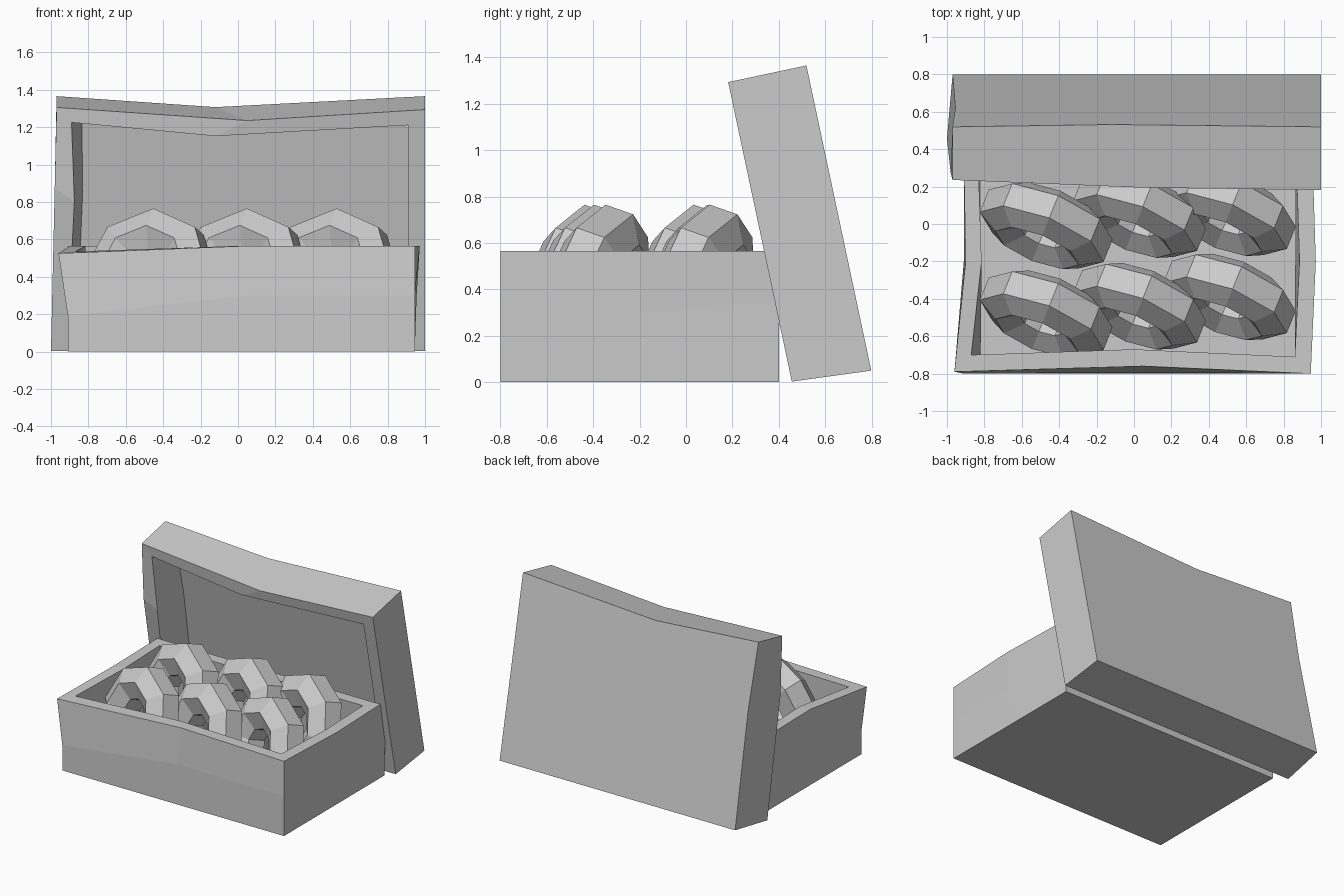
import bpy, bmesh
from math import radians, sin, cos, pi
from mathutils import Matrix

if "Cube" in bpy.data.objects:
    bpy.data.objects.remove(bpy.data.objects["Cube"])


def add_object(name, bm):
    bmesh.ops.recalc_face_normals(bm, faces=bm.faces)
    mesh = bpy.data.meshes.new(name)
    bm.to_mesh(mesh)
    bm.free()
    ob = bpy.data.objects.new(name, mesh)
    bpy.context.collection.objects.link(ob)
    return ob


def tray(name, loops):
    """Open tray: bridges base, outer rim, inner rim and floor loops."""
    bm = bmesh.new()
    rings = []
    for z, pts in loops:
        rings.append([bm.verts.new((p[0], p[1], p[2] if len(p) > 2 else z)) for p in pts])
    for a, b in zip(rings, rings[1:]):
        n = len(a)
        for i in range(n):
            j = (i + 1) % n
            bm.faces.new((a[i], a[j], b[j], b[i]))
    bm.faces.new(rings[0])
    bm.faces.new(rings[-1])
    return add_object(name, bm)


# Box: hand-cut, slightly warped open tray
tray("box", [
    (0.0, [(-.91, -.8), (.05, -.8), (.945, -.8), (.945, -.2),
           (.945, .4), (0, .4), (-.91, .4), (-.91, -.2)]),
    (.3, [(-.91, -.8, .19), (.05, -.795), (.945, -.8), (.955, -.2),
          (.95, .4, .35), (0, .4, .35), (-.91, .4, .35), (-.91, -.2)]),
    (.565, [(-.96, -.79, .525), (.05, -.76), (.945, -.8), (.972, -.2),
            (.955, .337), (0, .337), (-.91, .337), (-.90, -.2)]),
    (.565, [(-.87, -.7, .535), (0, -.67), (.86, -.71), (.885, -.2),
            (.87, .25), (0, .25), (-.83, .25), (-.815, -.2)]),
    (.09, [(-.82, -.7), (0, -.7), (.86, -.71), (.86, -.2),
           (.86, .3), (0, .3), (-.82, .3), (-.82, -.2)]),
])

# Lid: same kind of tray, leaning open behind the box
lid = tray("lid", [
    (0.0, [(-.97, .005), (0, .005), (1, .005), (1, .7),
           (1, 1.35), (-.12, 1.29), (-.97, 1.35), (-.955, .85)]),
    (.345, [(-1, .03), (0, .03), (1, .03), (1, .7),
            (1, 1.35), (.05, 1.29), (-.97, 1.35, .29), (-.98, .92)]),
    (.345, [(-.91, .12), (0, .12), (.91, .12), (.91, .7),
            (.91, 1.265), (-.12, 1.205), (-.89, 1.27, .3), (-.875, .85)]),
    (.09, [(-.86, .12), (0, .12), (.91, .12), (.91, .7),
           (.91, 1.265), (-.12, 1.2), (-.835, 1.24), (-.83, .85)]),
])
lid.rotation_euler = (radians(102), 0, 0)
lid.location = (0, .8, .045)


# Doughnuts: eight-sided rings with a six-sided section
def ring(name, centre, major=.24, minor=.135, segs=8, sides=6):
    bm = bmesh.new()
    v = []
    for i in range(segs):
        a = 2 * pi * i / segs
        row = []
        for k in range(sides):
            b = 2 * pi * (k + .5) / sides
            r = major + minor * cos(b)
            row.append(bm.verts.new((r * cos(a), r * sin(a), minor * sin(b))))
        v.append(row)
    for i in range(segs):
        for k in range(sides):
            i2, k2 = (i + 1) % segs, (k + 1) % sides
            bm.faces.new((v[i][k], v[i2][k], v[i2][k2], v[i][k2]))
    ob = add_object(name, bm)
    ob.rotation_euler = (radians(72), 0, radians(-22))
    ob.location = centre


spots = {"front": [(-.47, -.48), (.03, -.44), (.51, -.39)],
         "back": [(-.47, -.01), (.03, .05), (.51, .06)]}
for row, places in spots.items():
    for n, (x, y) in enumerate(places, 1):
        ring(f"{row}_doughnut_{n}", (x, y, .405))
